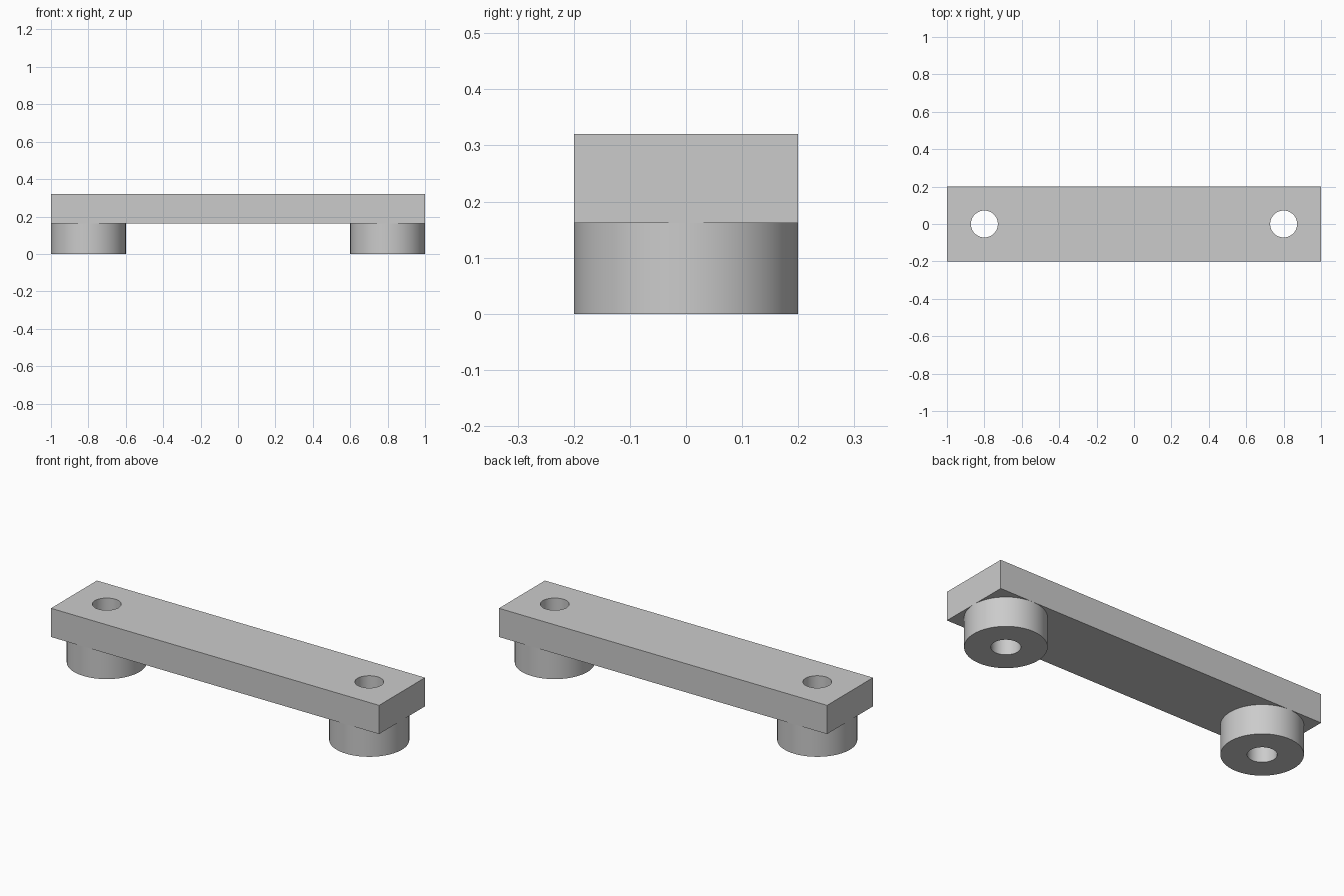
import bpy

cube = bpy.data.objects.get("Cube")
if cube:
    bpy.data.objects.remove(cube, do_unlink=True)

HEIGHT = 0.32
BAR_BOTTOM = 0.162
HALF_WIDTH = 0.2
HOLE_RADIUS = 0.072
HOLE_X = 0.8
SIDES = 64

grey = bpy.data.materials.new("plain grey")
grey.use_nodes = True
colour = (0.6, 0.6, 0.6, 1)
grey.diffuse_color = colour
grey.node_tree.nodes["Principled BSDF"].inputs["Base Color"].default_value = colour


def cylinder(name, x, radius, bottom, top):
    bpy.ops.mesh.primitive_cylinder_add(
        vertices=SIDES, radius=radius, depth=top - bottom,
        location=(x, 0, (bottom + top) / 2))
    obj = bpy.context.object
    obj.name = name
    obj.data.materials.append(grey)
    return obj


def drill(obj, cutters):
    """Cut the bolt holes, then round off the shading of curved walls."""
    bpy.ops.object.select_all(action="DESELECT")
    obj.select_set(True)
    bpy.context.view_layer.objects.active = obj
    for cutter in cutters:
        mod = obj.modifiers.new("bolt hole", "BOOLEAN")
        mod.operation = "DIFFERENCE"
        mod.solver = "EXACT"
        mod.object = cutter
        bpy.ops.object.modifier_apply(modifier=mod.name)
    bpy.ops.object.shade_smooth_by_angle()


# Flat bar across the top
bpy.ops.mesh.primitive_cube_add(size=1, location=(0, 0, (BAR_BOTTOM + HEIGHT) / 2))
bar = bpy.context.object
bar.name = "bar"
bar.scale = (2, 2 * HALF_WIDTH, HEIGHT - BAR_BOTTOM)
bpy.ops.object.transform_apply(location=False, rotation=False, scale=True)
bar.data.materials.append(grey)

# Round spacer under each end, with a bolt hole through spacer and bar
cutters = []
for side, sign in (("left", 1), ("right", -1)):
    x = sign * HOLE_X
    cutter = cylinder(side + "_hole_cutter", x, HOLE_RADIUS, -0.1, HEIGHT + 0.1)
    cutter.hide_render = True
    cutters.append(cutter)
    drill(cylinder(side + "_spacer", x, HALF_WIDTH, 0, BAR_BOTTOM), [cutter])
drill(bar, cutters)

for cutter in cutters:
    bpy.data.objects.remove(cutter, do_unlink=True)
